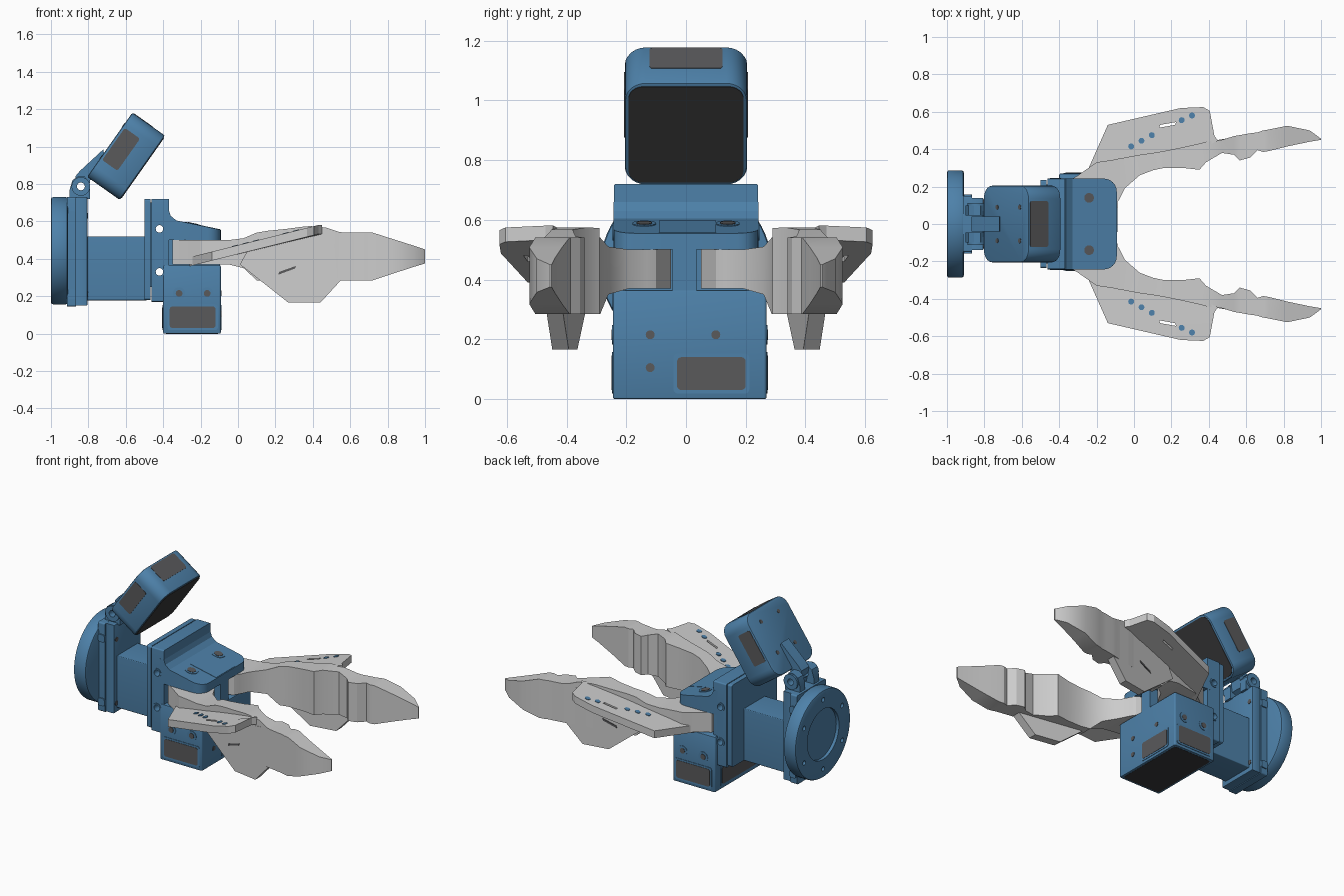
import bpy, bmesh, math
from mathutils import Vector, Matrix

if "Cube" in bpy.data.objects:
    bpy.data.objects.remove(bpy.data.objects["Cube"])

def material(name, c):
    m = bpy.data.materials.new(name)
    m.diffuse_color = (*c, 1)
    m.use_nodes = True
    m.node_tree.nodes["Principled BSDF"].inputs["Base Color"].default_value = m.diffuse_color
    return m

BLUE = material("blue", (0.075, 0.22, 0.40))
DARK = material("dark_grey", (0.10, 0.10, 0.105))
BLACK = material("near_black", (0.04, 0.04, 0.042))
PLACE = {'x': lambda a, b, t: (t, a, b), 'y': lambda a, b, t: (a, t, b), 'z': lambda a, b, t: (a, b, t)}

def finish(name, bm, mat=None, mirror=False):
    bmesh.ops.recalc_face_normals(bm, faces=bm.faces)
    me = bpy.data.meshes.new(name)
    bm.to_mesh(me)
    bm.free()
    ob = bpy.data.objects.new(name, me)
    bpy.context.collection.objects.link(ob)
    if mat:
        me.materials.append(mat)
    if mirror:
        add_mirror(ob)
    return ob

def add_mirror(ob):
    m = ob.modifiers.new("mirror", 'MIRROR')
    m.use_axis = (False, True, False)
    m.use_mirror_merge = False

def prism(name, pts, ax, lo, hi, mat=BLUE, r=0, pick=None, e=0, warp=None, mirror=False):
    """Extrude a profile along an axis; r rounds its long (or picked) edges, e softens the rims."""
    bm = bmesh.new()
    a = [bm.verts.new(PLACE[ax](*p, lo)) for p in pts]
    b = [bm.verts.new(PLACE[ax](*p, hi)) for p in pts]
    bm.faces.new(a)
    bm.faces.new(b)
    n = len(pts)
    for i in range(n):
        bm.faces.new((a[i], a[(i + 1) % n], b[(i + 1) % n], b[i]))
    bmesh.ops.recalc_face_normals(bm, faces=bm.faces)
    k = 'xyz'.index(ax)
    is_long = lambda g: abs(g.verts[0].co[k] - g.verts[1].co[k]) > 1e-6
    if r:
        bmesh.ops.bevel(bm, geom=[g for g in bm.edges if (pick or is_long)(g)], offset=r,
                        segments=6, profile=0.5, affect='EDGES')
    if e:
        bmesh.ops.bevel(bm, geom=[g for g in bm.edges if not is_long(g)], offset=e,
                        segments=2, profile=0.5, affect='EDGES')
    if warp:
        for v in bm.verts:
            v.co = warp(v.co.copy())
    return finish(name, bm, mat, mirror)

def rect(a0, a1, b0, b1):
    return [(a0, b0), (a1, b0), (a1, b1), (a0, b1)]

def disc(a, b, r, n=24):
    return [(a + r * math.cos(2 * math.pi * i / n), b + r * math.sin(2 * math.pi * i / n)) for i in range(n)]

def cut(ob, *cutters):
    for c in cutters:
        c.hide_render = True
        m = ob.modifiers.new("cut", 'BOOLEAN')
        m.operation, m.solver, m.object = 'DIFFERENCE', 'EXACT', c
        bpy.context.view_layer.objects.active = ob
        bpy.ops.object.modifier_apply(modifier=m.name)
        bpy.data.objects.remove(c)

def window(name, ax, a0, a1, b0, b1, face, out):
    """Dark pane in a thin rounded frame on a flat face."""
    for part, g, d, mat in (("frame", .012, .003, BLUE), ("pane", 0, .005, DARK)):
        lo, hi = sorted((face - out * .01, face + out * d))
        prism(f"{name}_{part}", rect(a0 - g, a1 + g, b0 - g, b1 + g), ax, lo, hi, mat, r=.015)

# Round wrist flange with recess and bolt circle
flange = prism("wrist_flange", disc(0, .443, .287, 64), 'x', -1, -.91, e=.012)
cut(flange, prism("cutter", disc(0, .443, .165, 48), 'x', -1.1, -.98))
for i in range(6):
    t = math.pi * (i + .5) / 3
    cut(flange, prism("cutter", disc(.228 * math.cos(t), .443 + .228 * math.sin(t), .015, 12), 'x', -1.1, -.96))

# Wrist block with bolt ears and the arm
prism("wrist_plate", rect(-.15, .15, .145, .73), 'x', -.915, -.865, r=.01)
prism("wrist_block", rect(-.14, .14, .15, .73), 'x', -.87, -.805, e=.006)
for z in (.21, .63):
    prism("bolt_ear", rect(-.91, -.865, z - .025, z + .025), 'y', -.157, .157, r=.012)
    for y in (-.115, .115):
        prism("block_screw", disc(y, z, .015, 16), 'x', -.81, -.802, DARK)
prism("arm", rect(-.11, .11, .178, .52), 'x', -.81, -.49, r=.005)

# Upright bracket plates with cross holes
prism("bracket_back_plate", rect(-.235, .235, .18, .72), 'x', -.50, -.468, r=.012)
prism("bracket_gap_fill", rect(-.21, .21, .25, .70), 'x', -.475, -.45)
bracket = prism("bracket_front_plate", rect(-.242, .242, .17, .72), 'x', -.463, -.37, r=.008)
for z in (.33, .56):
    cut(bracket, prism("cutter", disc(-.42, z, .02), 'y', -.4, .4))
    rim = prism("hole_rim", disc(-.42, z, .03), 'y', .235, .246)
    cut(rim, prism("cutter", disc(-.42, z, .02), 'y', 0, .4))
    add_mirror(rim)

# Sloped lid over the finger bases, front corners rounded
prism("lid", [(-.40, .50), (-.092, .50), (-.092, .555), (-.33, .605), (-.36, .63), (-.37, .66), (-.40, .66)],
      'y', -.243, .243, r=.07,
      pick=lambda g: all(v.co.x > -.1 for v in g.verts) and abs(g.verts[0].co.z - g.verts[1].co.z) > .01)
slope = lambda v: Vector((v.x, v.y, v.z - .21 * (v.x + .092)))
prism("lid_panel", rect(-.285, -.096, -.09, .10), 'z', .54, .557, warp=slope)
prism("lid_bolt_rim", disc(-.24, .14, .040), 'z', .54, .558, warp=slope, mirror=True)
prism("lid_bolt", disc(-.24, .14, .026), 'z', .54, .560, DARK, warp=slope, mirror=True)
prism("centre_column", rect(-.38, -.095, -.045, .035), 'z', .34, .53)

# Lower housing with windows and screws
prism("housing", rect(-.40, -.092, -.245, .27), 'z', 0, .365, r=.01, e=.006)
prism("housing_base", rect(-.385, -.107, -.23, .255), 'z', -.001, .01, BLACK, r=.02)
window("right_window", 'x', -.03, .20, .03, .14, -.092, 1)
window("left_window", 'x', -.18, .20, .03, .14, -.40, -1)
for tag, y, s in (("front", -.245, -1), ("back", .27, 1)):
    window(tag + "_window", 'y', -.365, -.12, .03, .145, y, s)
    for x in (-.315, -.165):
        lo, hi = sorted((y - s * .01, y + s * .003))
        prism("screw_rim", disc(x, .215, .033), 'y', lo, hi)
        prism("screw", disc(x, .215, .018, 16), 'y', lo - .002, hi + .002, DARK)
for y, z in ((-.12, .215), (.1, .215), (-.12, .105)):
    prism("housing_screw", disc(y, z, .015, 16), 'x', -.1, -.089, DARK)

# Tilted camera unit, built upright then turned
M = Matrix.Translation((-.5975, 0, .9475)) @ Matrix.Rotation(math.radians(35.2), 4, 'Y')
tilt = lambda v: M @ v
prism("camera_body", rect(-.205, .205, -.21, .21), 'x', -.108, .106, r=.07, e=.010, warp=tilt)
prism("camera_lens_panel", rect(-.193, .193, -.196, .196), 'x', .09, .109, BLACK, r=.05, warp=tilt)
prism("camera_top_window", rect(-.097, .022, -.122, .122), 'z', .20, .212, DARK, r=.012, warp=tilt)
for lo, hi in ((-.207, -.19), (.19, .207)):
    prism("camera_side_window", rect(-.094, .006, -.09, .12), 'y', lo, hi, DARK, r=.012, warp=tilt)
for z in (-.08, .13):
    prism("camera_screw", disc(.09, z, .013, 12), 'x', -.110, -.10, DARK, warp=tilt, mirror=True)

# Camera hinge: two lugs and a swinging arm on one pin hole
lug = [(-.90, .72), (-.90, .77), (-.885, .82), (-.855, .84), (-.82, .84), (-.79, .80), (-.79, .72)]
swing = [(-.87, .84), (-.845, .87), (-.72, .985), (-.70, .86), (-.79, .82), (-.80, .76), (-.85, .74)]
hinge = [prism("hinge_lug", lug, 'y', lo, hi) for lo, hi in ((-.10, -.045), (.045, .10))]
hinge.append(prism("hinge_arm", swing, 'y', -.04, .04))
for lo, hi in ((-.112, -.07), (.07, .112)):
    hinge.append(prism("hinge_boss", disc(-.84, .787, .05), 'y', lo, hi))
for h in hinge:
    cut(h, prism("cutter", disc(-.84, .787, .021), 'y', -.3, .3))

# Finger body: lofted rectangular sections (x, inner y, outer y, low z, high z)
sections = [(-.35, .10, .23, .37, .50), (-.30, .05, .26, .37, .50), (-.20, .05, .33, .37, .50),
            (-.10, .10, .345, .37, .50), (-.08, .13, .35, .37, .50), (-.05, .19, .355, .37, .50),
            (.03, .26, .37, .35, .51), (.10, .287, .38, .285, .54), (.16, .30, .39, .285, .55),
            (.26, .30, .41, .285, .56), (.35, .29, .43, .285, .572), (.385, .33, .44, .285, .575),
            (.47, .38, .45, .285, .567), (.535, .37, .47, .285, .545), (.565, .34, .475, .285, .54),
            (.62, .355, .485, .285, .54), (.66, .395, .49, .285, .54), (.69, .385, .50, .285, .54),
            (.72, .39, .505, .285, .54), (.82, .415, .525, .318, .508), (.94, .44, .50, .357, .47),
            (1.0, .45, .456, .375, .45)]
bm = bmesh.new()
rings = [[bm.verts.new((x, y, z)) for y, z in rect(a, b, c, d)] for x, a, b, c, d in sections]
for p, q in zip(rings, rings[1:]):
    for i in range(4):
        j = (i + 1) % 4
        bm.faces.new((p[i], p[j], q[j], q[i]))
bm.faces.new(rings[0])
bm.faces.new(rings[-1])
finish("finger_body", bm, None, True)

# Rising outer wing with slot and blue studs
rise = lambda v: Vector((v.x, v.y, v.z + .25 * min(v.x, .43)))
wing = prism("finger_wing", [(-.26, .26), (-.14, .53), (.25, .62), (.37, .625), (.405, .605), (.43, .47),
                             (.45, .445), (.3, .38), (-.1, .32)], 'z', .425, .473, None, warp=rise)
cut(wing, prism("cutter", [(.135, .515), (.22, .53), (.225, .545), (.14, .53)], 'z', .2, .8))
add_mirror(wing)
for x, y in ((-.015, .415), (.04, .445), (.095, .475), (.255, .555), (.31, .58)):
    prism("wing_stud", disc(x, y, .016, 12), 'z', .44, .476, BLUE, warp=rise, mirror=True)

# Lower fin following the outer wall, with a slot mark
lean = lambda v: Vector((v.x, v.y + .17 * v.x, v.z))
prism("finger_fin", [(.01, .37), (.27, .165), (.44, .165), (.55, .285), (.50, .53), (.06, .46)],
      'y', .318, .373, None, warp=lean, mirror=True)
prism("fin_slot", [(.215, .315), (.305, .348), (.31, .362), (.22, .33)], 'y', .365, .377, DARK, warp=lean, mirror=True)

bpy.ops.object.select_all(action='SELECT')
bpy.ops.object.shade_smooth_by_angle(angle=math.radians(25))
